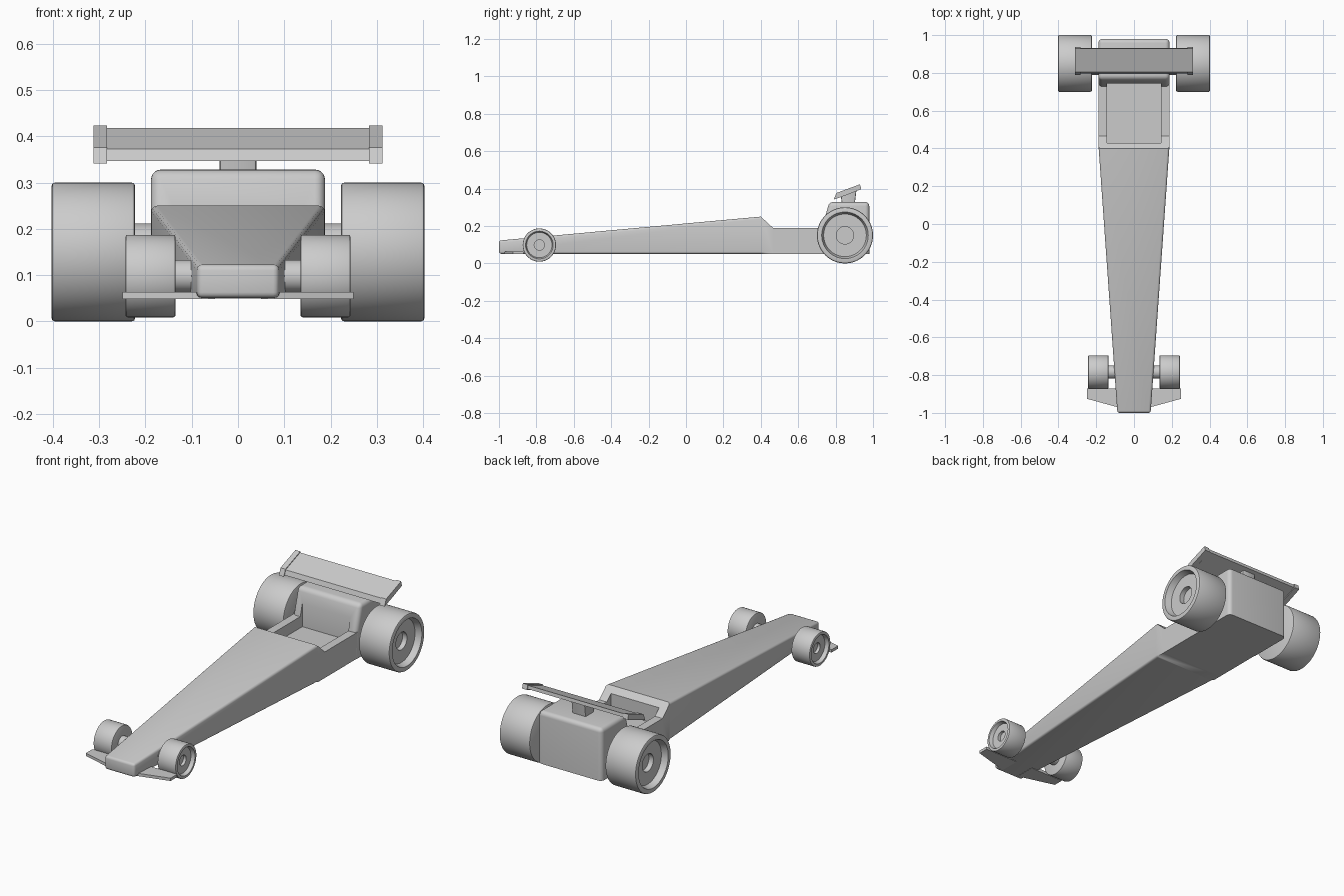
import bpy, bmesh, math

if "Cube" in bpy.data.objects:
    bpy.data.objects.remove(bpy.data.objects["Cube"])


def finish(name, bm, mirror=False, cutter=None):
    """Turn a bmesh into an object, apply its modifiers, smooth by angle."""
    bmesh.ops.remove_doubles(bm, verts=bm.verts, dist=1e-5)
    bmesh.ops.recalc_face_normals(bm, faces=bm.faces)
    me = bpy.data.meshes.new(name)
    bm.to_mesh(me)
    bm.free()
    ob = bpy.data.objects.new(name, me)
    bpy.context.collection.objects.link(ob)
    bpy.ops.object.select_all(action='DESELECT')
    ob.select_set(True)
    bpy.context.view_layer.objects.active = ob
    if cutter:
        m = ob.modifiers.new("cut", 'BOOLEAN')
        m.operation, m.solver, m.object = 'DIFFERENCE', 'EXACT', cutter
        bpy.ops.object.modifier_apply(modifier="cut")
    if mirror:
        m = ob.modifiers.new("mirror", 'MIRROR')
        m.use_mirror_merge = False
        bpy.ops.object.modifier_apply(modifier="mirror")
    bpy.ops.object.shade_smooth_by_angle(angle=math.radians(32))
    return ob


def prism(profile, x0, x1):
    """Side profile of (y, z) points stretched from x0 to x1."""
    bm = bmesh.new()
    a = [bm.verts.new((x0, y, z)) for y, z in profile]
    b = [bm.verts.new((x1, y, z)) for y, z in profile]
    bm.faces.new(a)
    bm.faces.new(b[::-1])
    n = len(a)
    for i in range(n):
        j = (i + 1) % n
        bm.faces.new((a[i], b[i], b[j], a[j]))
    bmesh.ops.recalc_face_normals(bm, faces=bm.faces)
    return bm


def bevel(bm, edges, width, segments):
    bmesh.ops.bevel(bm, geom=edges, offset=width, segments=segments,
                    profile=0.5, affect='EDGES', clamp_overlap=True)


def lathe(name, profile, y, z, sides=64):
    """(x, radius) profile turned about an axle at y, z, then mirrored."""
    bm = bmesh.new()
    rings = [[bm.verts.new((x, y + r * math.cos(2 * math.pi * k / sides),
                            z + r * math.sin(2 * math.pi * k / sides)))
              for k in range(sides)] for x, r in profile if r > 0]
    for a, b in zip(rings, rings[1:]):
        for k in range(sides):
            j = (k + 1) % sides
            bm.faces.new((a[k], a[j], b[j], b[k]))
    bm.faces.new(rings[0])
    bm.faces.new(rings[-1])
    return finish(name, bm, mirror=True)


# Cockpit cutter
cutter = finish("cockpit_cutter", prism(
    [(.43, .13), (.745, .13), (.745, .5), (.43, .5)], -.142, .142))
cutter.hide_render = True

# Long tapered body: y, top height, half width
stations = [(-1, .122, .088), (.4, .25, .187), (.465, .19, .187), (.742, .19, .187)]
bm = bmesh.new()
rows = [[bm.verts.new(p) for p in ((-w, y, .051), (w, y, .051), (w, y, t), (-w, y, t))]
        for y, t, w in stations]
for a, b in zip(rows, rows[1:]):
    for i in range(4):
        j = (i + 1) % 4
        bm.faces.new((a[i], a[j], b[j], b[i]))
bm.faces.new(rows[0])
bm.faces.new(rows[-1])
bmesh.ops.recalc_face_normals(bm, faces=bm.faces)
nose = [e for e in bm.edges if all(v.co.y < -.99 for v in e.verts)]
rails = [e for e in bm.edges if abs(e.verts[0].co.y - e.verts[1].co.y) > .01
         and max(v.co.y for v in e.verts) < .41]
bevel(bm, nose + rails, .012, 3)
finish("body", bm, cutter=cutter)

# Rounded engine cover behind the cockpit
bm = prism([(.715, .05), (.722, .17), (.766, .328), (.98, .328), (.98, .05)], -.188, .188)
edges = [e for e in bm.edges if e.calc_face_angle(0) > math.radians(40)
         and max(v.co.z for v in e.verts) > .1]
bevel(bm, edges, .022, 5)
finish("engine_cover", bm, cutter=cutter)
bpy.data.objects.remove(cutter)

# Wheels
for name, x0, x1, r, y, z in (("front_wheels", .135, .243, .089, -.784, .098),
                              ("rear_wheels", .222, .403, .15, .85, .15)):
    c = r * .05
    d = r * .22
    lathe(name, [(x0, r - c), (x0 + c * .3, r - c * .3), (x0 + c, r),
                 (x1 - c, r), (x1 - c * .3, r - c * .3), (x1, r - c),
                 (x1, r * .83), (x1 - d, r * .76), (x1 - d, r * .31),
                 (x1 - d * 1.8, r * .31)], y, z)

# Axles
lathe("front_axle", [(.06, .035), (.15, .035)], -.784, .098, 32)
lathe("rear_axle", [(.15, .062), (.24, .062)], .85, .15, 32)

# Front wing: swept flat plate on each side
bm = bmesh.new()
plan = [(.05, -.98), (.25, -.925), (.25, -.87), (.05, -.87)]
f = bm.faces.new([bm.verts.new((x, y, .049)) for x, y in plan])
ext = bmesh.ops.extrude_face_region(bm, geom=[f])["geom"]
for v in ext:
    if isinstance(v, bmesh.types.BMVert):
        v.co.z += .015
finish("front_wing", bm, mirror=True)

# Rear wing plate, end plates and pylon
finish("rear_wing", prism(
    [(.797, .347), (.806, .372), (.928, .418), (.931, .4)], -.285, .285))
finish("wing_end_plates", prism(
    [(.79, .341), (.804, .376), (.93, .423), (.937, .397), (.86, .366)],
    .283, .312), mirror=True)
bm = prism([(.835, .3), (.9, .3), (.912, .395), (.828, .363)], -.04, .04)
bevel(bm, [e for e in bm.edges if abs(e.verts[0].co.x - e.verts[1].co.x) < .01
           and e.calc_length() > .05 and abs(e.verts[0].co.z - e.verts[1].co.z) > .05], .006, 2)
finish("wing_pylon", bm)
